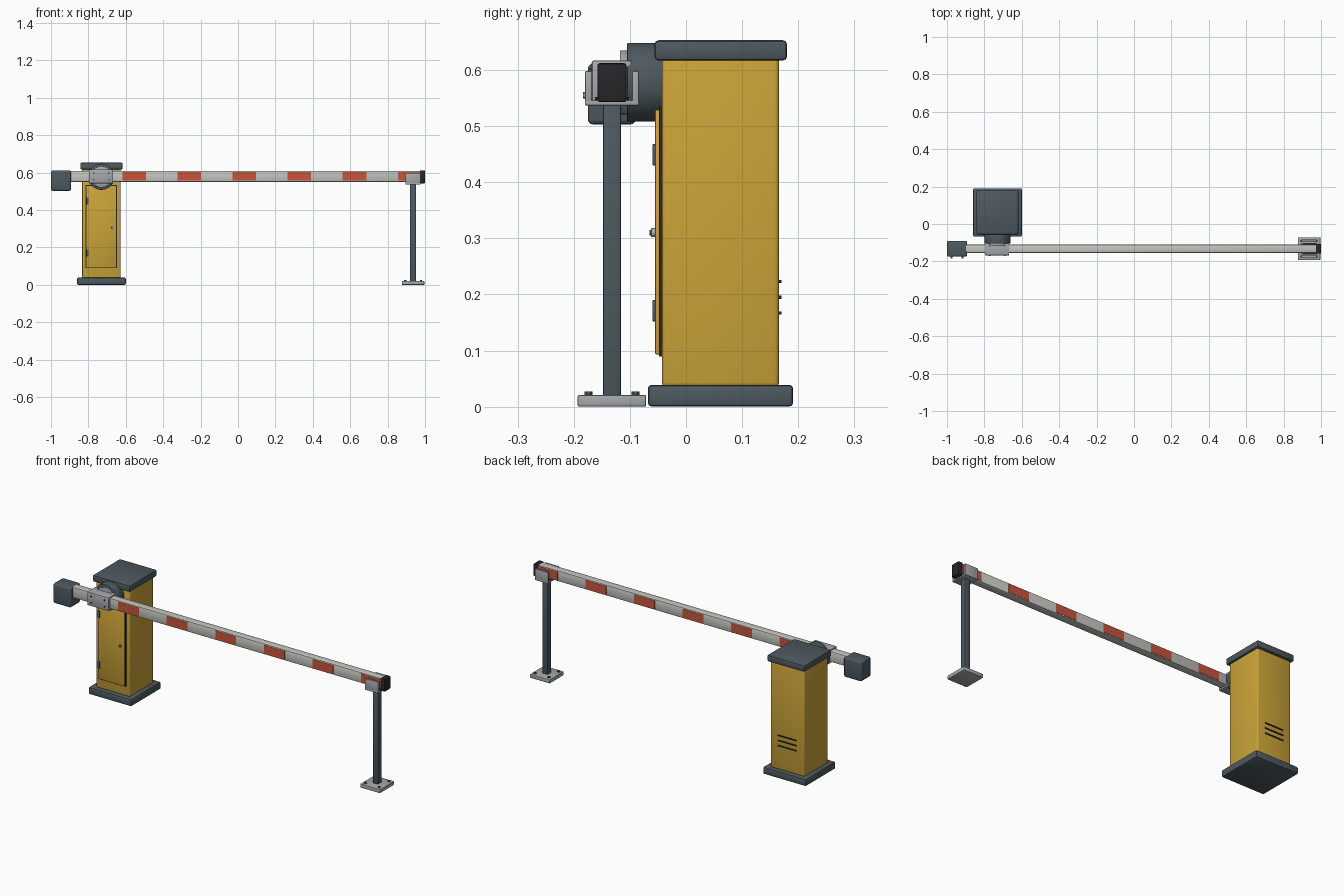
import bpy, bmesh, math
from mathutils import Matrix, Vector

if "Cube" in bpy.data.objects:
    bpy.data.objects.remove(bpy.data.objects["Cube"])


def material(name, rgb):
    m = bpy.data.materials.new(name)
    m.diffuse_color = (*rgb, 1)
    m.use_nodes = True
    m.node_tree.nodes["Principled BSDF"].inputs["Base Color"].default_value = m.diffuse_color
    return m


YELLOW = material("yellow_paint", (0.60, 0.37, 0.04))
DARK = material("dark_grey", (0.075, 0.10, 0.115))
BOOM = material("boom_white", (0.56, 0.57, 0.53))
RED = material("red_stripe", (0.58, 0.09, 0.045))
METAL = material("light_metal", (0.38, 0.40, 0.41))
BLACK = material("black_rubber", (0.02, 0.02, 0.022))


def finish(name, bm, mat):
    me = bpy.data.meshes.new(name)
    bm.to_mesh(me)
    bm.free()
    ob = bpy.data.objects.new(name, me)
    bpy.context.collection.objects.link(ob)
    me.materials.append(mat)
    return ob


def box(name, x, y, z, mat, bevel=0.0, seg=2):
    """Box from (min, max) ranges with rounded edges."""
    bm = bmesh.new()
    lo, hi = Vector((x[0], y[0], z[0])), Vector((x[1], y[1], z[1]))
    bmesh.ops.create_cube(bm, size=1, matrix=Matrix.Translation((lo + hi) / 2)
                          @ Matrix.Diagonal((*(hi - lo), 1)))
    if bevel:
        bmesh.ops.bevel(bm, geom=bm.edges[:], offset=bevel, segments=seg,
                        profile=0.5, affect='EDGES')
    return finish(name, bm, mat)


def cyl(name, centre, r, length, mat, axis='Y', seg=32, bevel=0.0):
    bm = bmesh.new()
    rot = Matrix.Rotation(math.pi / 2, 4, 'X') if axis == 'Y' else Matrix()
    bmesh.ops.create_cone(bm, cap_ends=True, segments=seg, radius1=r, radius2=r, depth=length,
                          matrix=Matrix.Translation(centre) @ rot)
    if bevel:
        rims = [e for e in bm.edges if any(len(f.verts) > 4 for f in e.link_faces)]
        bmesh.ops.bevel(bm, geom=rims, offset=bevel, segments=2, profile=0.5, affect='EDGES')
    return finish(name, bm, mat)


CX, BY, BZ = -0.73, -0.132, 0.58   # cabinet x, boom y and z

# cabinet
box("cabinet_base", (-0.86, -0.60), (-0.068, 0.191), (0, 0.039), DARK, 0.007)
box("cabinet_body", (CX - 0.103, CX + 0.103), (-0.043, 0.166), (0.035, 0.622), YELLOW, 0.008, 3)
box("cabinet_cap", (CX - 0.113, CX + 0.113), (-0.056, 0.180), (0.617, 0.653), DARK, 0.007)

# door with gasket, hinges and lock
box("door_gasket", (-0.815, -0.647), (-0.048, -0.040), (0.089, 0.533), BLACK)
box("door", (-0.811, -0.651), (-0.055, -0.045), (0.093, 0.529), YELLOW, 0.002)
for i, z in enumerate((0.171, 0.449)):
    box(f"door_hinge_{i}", (-0.811, -0.799), (-0.060, -0.052), (z - 0.019, z + 0.019), DARK, 0.002)
cyl("door_lock", (-0.675, -0.058, 0.31), 0.008, 0.008, METAL, seg=20, bevel=0.001)
cyl("lock_core", (-0.675, -0.063, 0.31), 0.005, 0.004, DARK, seg=16)

# rear vent slats
for i, z in enumerate((0.167, 0.195, 0.223)):
    box(f"vent_slat_{i}", (CX - 0.055, CX + 0.055), (0.160, 0.170), (z - 0.003, z + 0.003), BLACK)

# drive hub and boom clamp
cyl("drive_hub", (CX, -0.072, 0.578), 0.070, 0.066, DARK, seg=48, bevel=0.002)
cyl("hub_flange", (CX, -0.108, 0.578), 0.057, 0.020, METAL, seg=48, bevel=0.001)
box("boom_clamp", (-0.797, -0.667), (-0.168, -0.097), (0.543, 0.617), METAL, 0.004)
for i, x in enumerate((-0.772, -0.692)):
    for j, z in enumerate((0.562, 0.598)):
        cyl(f"clamp_bolt_{i}{j}", (x, -0.169, z), 0.005, 0.006, DARK, seg=6)

# boom, stripes on both sides, tip and counterweight
box("boom", (-0.93, 0.98), (BY - 0.022, BY + 0.022), (0.551, 0.610), BOOM, 0.006, 2)
for i in range(6):
    x0 = -0.618 + i * 0.2945
    x1 = min(x0 + 0.126, 0.972)
    for tag, s in (("front", -1), ("back", 1)):
        ys = sorted((BY + s * 0.018, BY + s * 0.0235))
        box(f"stripe_{tag}_{i}", (x0, x1), ys, (0.557, 0.604), RED)
box("boom_tip", (0.972, 1.0), (BY - 0.026, BY + 0.026), (0.543, 0.612), BLACK, 0.004)
box("counterweight", (-1.0, -0.892), (-0.175, -0.090), (0.503, 0.611), DARK, 0.009, 3)
for i, x in enumerate((-0.975, -0.917)):
    cyl(f"counterweight_bolt_{i}", (x, -0.178, 0.555), 0.006, 0.012, METAL, seg=6)

# rest post with U bracket
PX = 0.936
box("post_foot", (PX - 0.060, PX + 0.060), (-0.193, -0.071), (0, 0.021), METAL, 0.003)
box("rest_post", (PX - 0.016, PX + 0.016), (BY - 0.016, BY + 0.016), (0.018, 0.540), DARK, 0.003)
box("bracket_floor", (PX - 0.040, PX + 0.040), (-0.180, -0.084), (0.537, 0.546), METAL, 0.001)
box("bracket_pad", (PX - 0.036, PX + 0.036), (BY - 0.030, BY + 0.030), (0.545, 0.552), BLACK)
for tag, s in (("front", -1), ("back", 1)):
    ys = sorted((BY + s * 0.036, BY + s * 0.048))
    box(f"bracket_{tag}", (PX - 0.040, PX + 0.040), ys, (0.538, 0.598), METAL, 0.002)
for i, dx in enumerate((-0.042, 0.042)):
    for j, dy in enumerate((-0.042, 0.042)):
        cyl(f"foot_bolt_{i}{j}", (PX + dx, BY + dy, 0.023), 0.007, 0.008, DARK, axis='Z', seg=6)

# smooth rounded edges, keep corners crisp
for ob in bpy.context.collection.objects:
    ob.select_set(True)
    bpy.context.view_layer.objects.active = ob
bpy.ops.object.shade_smooth_by_angle(angle=math.radians(35))
